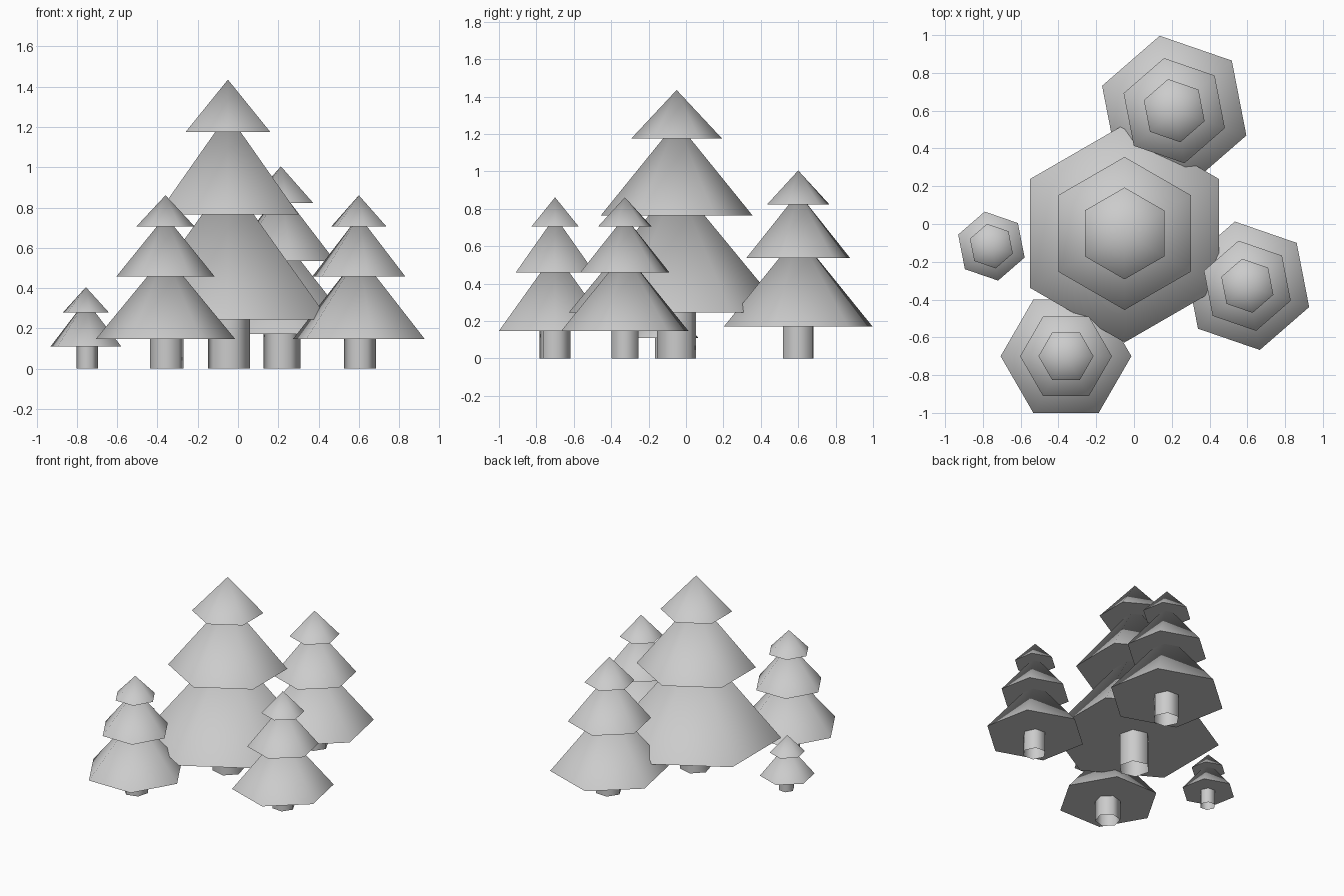
import bpy, math

cube = bpy.data.objects.get("Cube")
if cube:
    bpy.data.objects.remove(cube, do_unlink=True)

# Single plain colour
GREY = (0.6, 0.6, 0.6, 1)
mat = bpy.data.materials.new("plain_grey")
mat.use_nodes = True
mat.diffuse_color = GREY
mat.node_tree.nodes["Principled BSDF"].inputs["Base Color"].default_value = GREY


def finish(obj, name, turn):
    """Name, turn, colour and smooth a six-sided part, keeping the rims sharp."""
    obj.name = name
    obj.rotation_euler.z = math.radians(turn)
    obj.data.materials.append(mat)
    bpy.ops.object.shade_smooth_by_angle(angle=math.radians(70))


def tier(name, x, y, z, radius, height, turn):
    bpy.ops.mesh.primitive_cone_add(vertices=6, radius1=radius, radius2=0, depth=height,
                                    location=(x, y, z + height / 2))
    finish(bpy.context.object, name, turn)


def trunk(name, x, y, radius, height, turn):
    # Open tube, its upper end tucked into the lowest tier
    bpy.ops.mesh.primitive_cylinder_add(vertices=6, radius=radius, depth=height,
                                        end_fill_type='NOTHING',
                                        location=(x, y, height / 2))
    finish(bpy.context.object, name, turn)


# Tiers of the full-size tree: base height, radius, cone height
FULL = [(0.245, 0.577, 0.70), (0.765, 0.405, 0.50), (1.175, 0.243, 0.26)]
# Tiers of the sapling
SAPLING = [(0.11, 0.186, 0.23), (0.28, 0.12, 0.125)]

# Name, x, y, scale, turn, trunk radius, tiers
TREES = [
    ("middle_tree", -0.05, -0.05, 1.0, 0, 0.108, FULL),
    ("back_tree", 0.213, 0.60, 0.7, 11, 0.092, FULL),
    ("front_tree", -0.36, -0.70, 0.6, 30, 0.086, FULL),
    ("left_tree", 0.60, -0.327, 0.6, 11, 0.08, FULL),
    ("sapling", -0.755, -0.117, 1.0, 11, 0.054, SAPLING),
]

for name, x, y, scale, turn, trunk_radius, tiers in TREES:
    trunk(name + "_trunk", x + 0.006, y, trunk_radius, tiers[0][0] * scale + 0.01, turn + 15)
    for i, (z, radius, height) in enumerate(tiers, 1):
        tier(f"{name}_tier_{i}", x, y, z * scale, radius * scale, height * scale, turn)
